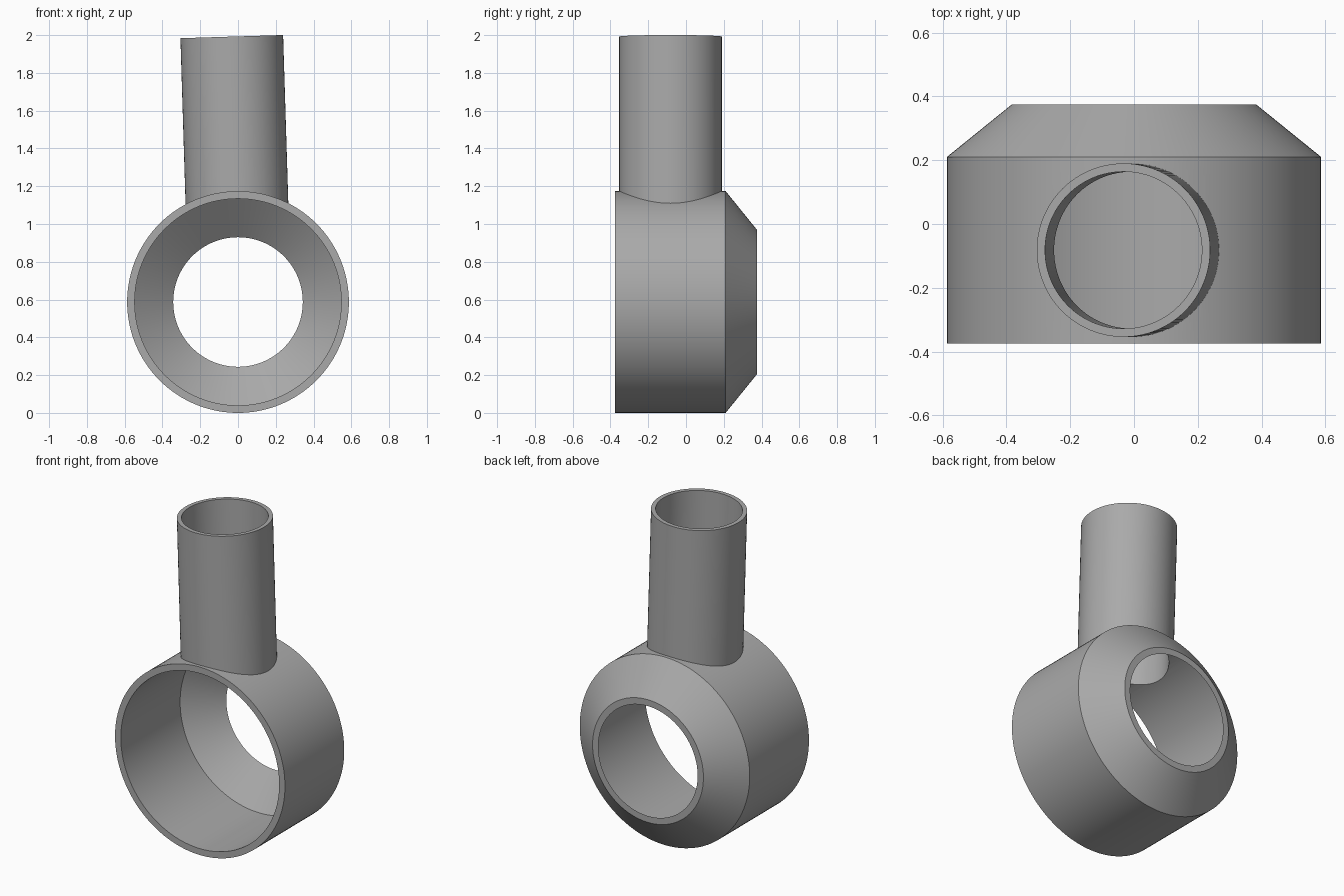
import bpy
import bmesh
from math import pi, cos, sin, radians
from mathutils import Matrix

if "Cube" in bpy.data.objects:
    bpy.data.objects.remove(bpy.data.objects["Cube"], do_unlink=True)

SEGMENTS = 128
R = 0.587             # outer radius of the ring body, also its centre height
WALL = 0.04
FRONT, SHOULDER, BACK = -0.375, 0.21, 0.375
BACK_R = 0.383

grey = bpy.data.materials.new("plain grey")
grey.use_nodes = True
grey.diffuse_color = (0.4, 0.4, 0.4, 1)
grey.node_tree.nodes["Principled BSDF"].inputs["Base Color"].default_value = (0.4, 0.4, 0.4, 1)


def lathe(name, profile, matrix, hollow):
    """Spin (radius, height) points about z; close as a loop or cap the ends."""
    bm = bmesh.new()
    rings = []
    for r, h in profile:
        rings.append([bm.verts.new((r * cos(2 * pi * i / SEGMENTS),
                                    r * sin(2 * pi * i / SEGMENTS), h))
                      for i in range(SEGMENTS)])
    pairs = list(zip(rings, rings[1:]))
    if hollow:
        pairs.append((rings[-1], rings[0]))
    else:
        bm.faces.new(rings[0])
        bm.faces.new(rings[-1])
    for a, b in pairs:
        for i in range(SEGMENTS):
            j = (i + 1) % SEGMENTS
            bm.faces.new((a[i], a[j], b[j], b[i]))
    bmesh.ops.recalc_face_normals(bm, faces=bm.faces)
    bm.transform(matrix)
    mesh = bpy.data.meshes.new(name)
    bm.to_mesh(mesh)
    bm.free()
    mesh.materials.append(grey)
    obj = bpy.data.objects.new(name, mesh)
    bpy.context.collection.objects.link(obj)
    return obj


def cut(obj, cutter):
    """Subtract the cutter, bake the result and remove the cutter."""
    mod = obj.modifiers.new("cut", 'BOOLEAN')
    mod.operation = 'DIFFERENCE'
    mod.solver = 'EXACT'
    mod.object = cutter
    bpy.ops.object.select_all(action='DESELECT')
    bpy.context.view_layer.objects.active = obj
    obj.select_set(True)
    bpy.ops.object.modifier_apply(modifier=mod.name)
    bpy.data.objects.remove(cutter, do_unlink=True)
    bpy.ops.object.shade_smooth_by_angle(angle=radians(25))


# Ring body: lathe axis turned to run from front to back
body_frame = Matrix.Translation((0, 0, R)) @ Matrix.Rotation(-pi / 2, 4, 'X')
outer = [(R, FRONT), (R, SHOULDER), (BACK_R, BACK)]
inner = [(r - WALL, y) for r, y in reversed(outer)]
body = lathe("ring_body", outer + inner, body_frame, True)
body_solid = lathe("body_cutter", outer, body_frame, False)

# Neck tube: leans slightly to the right, measured down from its top
TUBE_R, BORE_R, LENGTH = 0.272, 0.246, 1.2
tube_frame = Matrix.Translation((-0.033, -0.082, 1.992)) @ Matrix.Rotation(-0.031, 4, 'Y')
tube = lathe("neck_tube", [(TUBE_R, 0), (TUBE_R, -LENGTH),
                           (BORE_R, -LENGTH), (BORE_R, 0)], tube_frame, True)
bore = lathe("bore_cutter", [(BORE_R, 0), (BORE_R, -LENGTH)], tube_frame, False)

# The tube ends on the ring and its bore opens into it
cut(tube, body_solid)
cut(body, bore)
